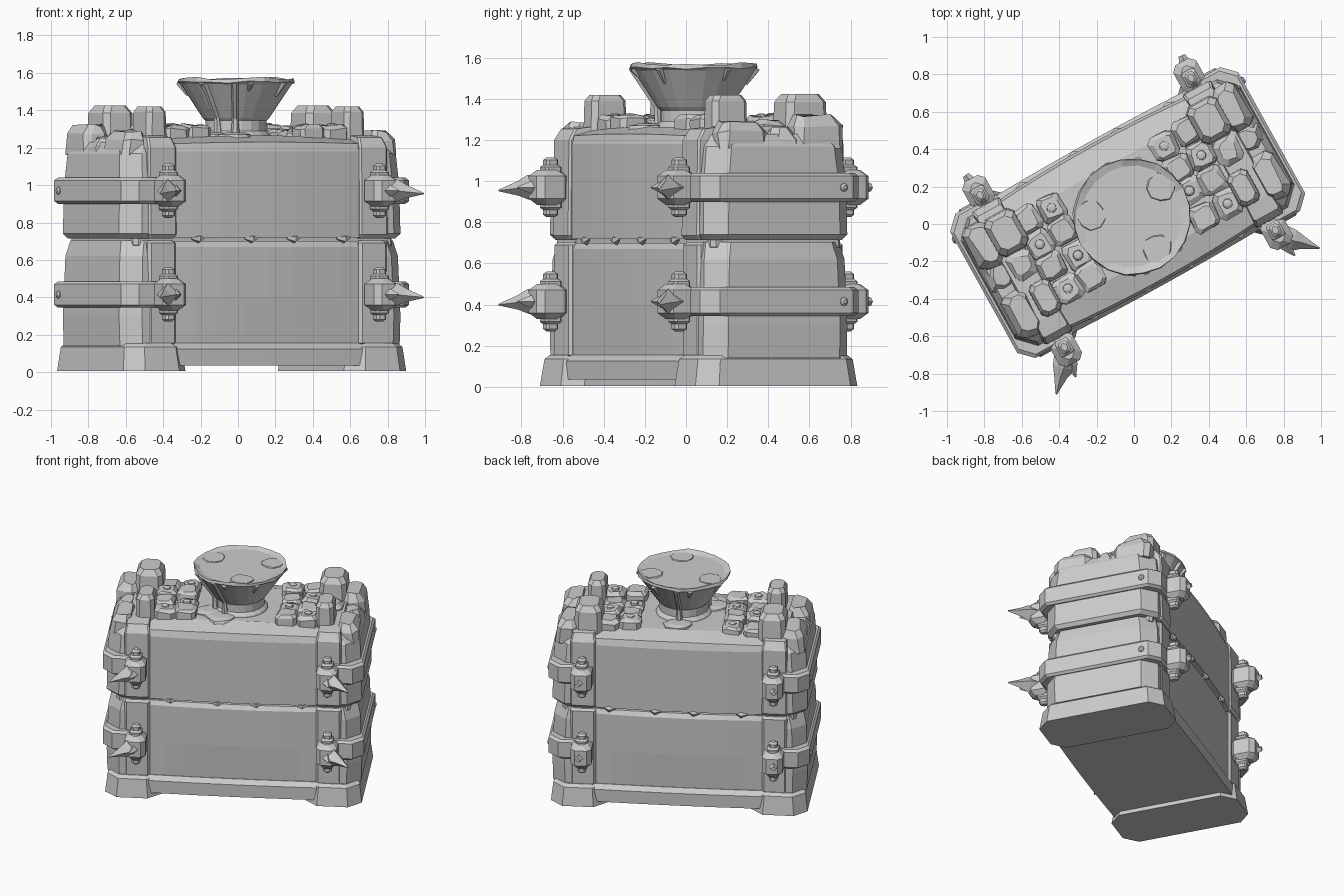
import bpy, bmesh, math, random
from mathutils import Matrix, Vector

random.seed(4)
if "Cube" in bpy.data.objects:
    bpy.data.objects.remove(bpy.data.objects["Cube"])

stone = bpy.data.materials.new("plain grey")
stone.use_nodes = True
GREY = (0.6, 0.6, 0.6, 1)
stone.diffuse_color = GREY
stone.node_tree.nodes["Principled BSDF"].inputs["Base Color"].default_value = GREY

# The chest stands turned about the vertical axis
PLACE = Matrix.Rotation(math.radians(29), 4, "Z") @ Matrix.Translation((0, 0.07, 0))
SIDES = (-1, 1)


def part(name, solids):
    """One object from solids, each a list of rings with equal point counts."""
    bm = bmesh.new()
    for rings in solids:
        loops = [[bm.verts.new(PLACE @ Vector(p)) for p in ring] for ring in rings]
        n = len(loops[0])
        for a, b in zip(loops, loops[1:]):
            for i in range(n):
                j = (i + 1) % n
                bm.faces.new((a[i], a[j], b[j], b[i]))
        bm.faces.new(loops[0][::-1])
        bm.faces.new(loops[-1])
    bmesh.ops.recalc_face_normals(bm, faces=bm.faces)
    mesh = bpy.data.meshes.new(name)
    bm.to_mesh(mesh)
    bm.free()
    mesh.materials.append(stone)
    obj = bpy.data.objects.new(name, mesh)
    bpy.context.collection.objects.link(obj)


def rect(x, y, hx, hy, c, z):
    """Rectangle with cut corners."""
    return [(x + a, y + b, z) for a, b in (
        (hx - c, -hy), (hx, c - hy), (hx, hy - c), (hx - c, hy),
        (c - hx, hy), (-hx, hy - c), (-hx, c - hy), (c - hx, -hy))]


def block(x, y, hx, hy, z0, z1, bevel=0.02):
    """Box with bevelled edges all round."""
    return [rect(x, y, hx - bevel, hy - bevel, bevel, z0),
            rect(x, y, hx, hy, bevel, z0 + bevel),
            rect(x, y, hx, hy, bevel, z1 - bevel),
            rect(x, y, hx - bevel, hy - bevel, bevel, z1)]


def rough(rings, amount):
    """Hand-cut look: nudge the last two rings of a solid."""
    return rings[:-2] + [[tuple(c + random.uniform(-amount, amount) for c in p) for p in ring]
                         for ring in rings[-2:]]


def bowed(hy, bow, z, hx=0.6, crown=0):
    """Outline whose long sides bulge in the middle."""
    side = [(hx * t / 4, hy + bow * (1 - (t / 4) ** 2)) for t in range(-4, 5)]
    return ([(x, -y, z + crown * (1 - (x / hx) ** 2)) for x, y in side]
            + [(x, y, z + crown * (1 - (x / hx) ** 2)) for x, y in reversed(side)])


def spike(points, radii, n=4):
    """Tapered bar through points."""
    points = [Vector(p) for p in points]
    turn = (points[-1] - points[0]).to_track_quat("Z", "Y")
    return [[p + turn @ Vector((r * math.cos(math.tau * i / n),
                                r * math.sin(math.tau * i / n), 0)) for i in range(n)]
            for p, r in zip(points, radii)]


def disc(x, y, r, z, n=20, wobble=0.0, lift=0.0):
    ring = []
    for i in range(n):
        a, q = math.tau * i / n, r * (1 + random.uniform(-wobble, wobble))
        ring.append((x + q * math.cos(a), y + q * math.sin(a), z + random.uniform(-lift, lift)))
    return ring


# Base: a bowed middle and two footed ends
part("base_middle", [[bowed(0.42, 0.01, 0.035), bowed(0.42, 0.01, 0.125), bowed(0.39, 0.01, 0.155)]])
part("base_ends", [[rect(s * 0.675, 0, 0.19, 0.45, 0.085, 0.005),
                    rect(s * 0.675, 0, 0.175, 0.43, 0.08, 0.135),
                    rect(s * 0.675, 0, 0.155, 0.41, 0.08, 0.155)] for s in SIDES])

# Main walls of the lower box and the lid
part("lower_walls", [[bowed(0.385, 0.01, 0.1), bowed(0.385, 0.025, 0.4), bowed(0.385, 0.025, 0.67),
                      bowed(0.37, 0.02, 0.7)]])
part("lid_walls", [[bowed(0.39, 0.025, 0.72), bowed(0.39, 0.025, 1.18), bowed(0.375, 0.025, 1.22, crown=0.01),
                    bowed(0.25, 0.02, 1.25, crown=0.015)]])
part("seam_core", [block(0, 0, 0.79, 0.36, 0.66, 0.76)])

# Upright frames beside the walls, running over the lid
frames = []
for s in SIDES:
    frames.append(block(s * 0.645, 0, 0.085, 0.405, 0.14, 0.705, 0.015))
    frames.append([rect(s * 0.645, 0, 0.075, 0.395, 0.01, 0.715), rect(s * 0.645, 0, 0.085, 0.41, 0.01, 0.735),
                   rect(s * 0.645, 0, 0.085, 0.405, 0.01, 1.2), rect(s * 0.645, 0, 0.075, 0.37, 0.01, 1.255),
                   rect(s * 0.645, 0, 0.07, 0.28, 0.01, 1.265)])
part("frames", frames)

# Rounded masonry ends
ends = []
for s in SIDES:
    ends.append([rect(s * x, 0, hx, hy, c, z) for x, hx, hy, c, z in (
        (0.7, 0.155, 0.4, 0.09, 0.14), (0.7, 0.16, 0.4, 0.09, 0.3),
        (0.7, 0.15, 0.39, 0.09, 0.62), (0.7, 0.13, 0.37, 0.09, 0.705))])
    ends.append([rect(s * x, 0, hx, hy, c, z) for x, hx, hy, c, z in (
        (0.7, 0.14, 0.38, 0.09, 0.715), (0.7, 0.16, 0.4, 0.09, 0.74),
        (0.7, 0.155, 0.395, 0.09, 1.0), (0.7, 0.145, 0.375, 0.09, 1.17),
        (0.7, 0.11, 0.33, 0.09, 1.23))])
part("masonry_ends", ends)

# Stones along the ends, in two groups with a gap between
edge_stones = []
for s in SIDES:
    for y, hy, top in ((-0.2, 0.13, 1.29), (0.03, 0.08, 1.255), (0.22, 0.13, 1.32)):
        edge_stones.append(rough([rect(s * 0.765, y, 0.075, hy, 0.03, 1.16),
                                  rect(s * 0.76, y, 0.072, hy, 0.035, top - 0.05),
                                  rect(s * 0.75, y, 0.05, hy - 0.03, 0.03, top)], 0.008))
part("edge_stones", edge_stones)

# Closely laid cobbles on the lid
cobbles, studs = [], []
for s in SIDES:
    for i, y in enumerate((-0.21, -0.065, 0.08, 0.225)):
        for x in (0.345, 0.485):
            px, py = s * x + random.uniform(-0.01, 0.01), y + random.uniform(-0.012, 0.012)
            top = 1.29 + random.uniform(0, 0.035)
            cobbles.append(rough(block(px, py, 0.07, 0.072, 1.2, top), 0.008))
            if (i + (x > 0.4)) % 2:
                studs.append([disc(px, py, r, top + z, 8) for r, z in ((0.03, -0.01), (0.025, 0.008), (0.012, 0.014))])
part("lid_cobbles", cobbles)
part("cobble_studs", studs)

# Tall merlons standing on the frames
merlons = []
for s in SIDES:
    merlons.append([rect(s * 0.605, -0.185, hx, hy, 0.025, z) for hx, hy, z in (
        (0.065, 0.1, 1.16), (0.06, 0.095, 1.39), (0.045, 0.075, 1.42))])
    merlons.append([rect(s * 0.62, 0.22, hx, hy, 0.03, z) for hx, hy, z in (
        (0.095, 0.12, 1.16), (0.09, 0.11, 1.385), (0.065, 0.085, 1.425))])
    merlons.append(rough(block(s * 0.63, 0.03, 0.07, 0.075, 1.2, 1.295, 0.025), 0.008))
part("merlons", merlons)

# Bands with brackets, pins, horns and rivets
bands, brackets, pins, horns, rivets = [], [], [], [], []
for z in (0.415, 0.97):
    for s in SIDES:
        bands.append([rect(s * 0.725, 0, hx, hy, 0.07, z + h) for hx, hy, h in (
            (0.14, 0.425, -0.07), (0.155, 0.44, -0.055), (0.155, 0.44, 0.055), (0.14, 0.425, 0.07))])
        rivets.append(spike([(s * 0.87, 0.32, z), (s * 0.885, 0.32, z), (s * 0.893, 0.32, z)],
                            [0.024, 0.02, 0.01], 8))
        for f in SIDES:
            brackets.append(block(s * 0.645, f * 0.48, 0.07, 0.085, z - 0.085, z + 0.085, 0.03))
            pins.append(block(s * 0.645, f * 0.465, 0.04, 0.045, z - 0.11, z + 0.11, 0.012))
            pins.append(block(s * 0.645, f * 0.465, 0.028, 0.033, z - 0.145, z + 0.145, 0.012))
        horns.append(spike([(s * 0.65, -0.49, z), (s * 0.7, -0.56, z), (s * 0.74, -0.595, z - 0.005),
                            (s * 0.805, -0.665, z - 0.015)], [0.06, 0.06, 0.035, 0.004]))
        horns.append(spike([(s * 0.65, -0.5, z), (s * 0.655, -0.57, z), (s * 0.67, -0.635, z)],
                           [0.045, 0.03, 0.004]))
        horns.append(spike([(s * 0.65, 0.5, z), (s * 0.66, 0.595, z)], [0.05, 0.018]))
part("bands", bands)
part("brackets", brackets)
part("bracket_pins", pins)
part("horns", horns)
part("rivets", rivets)

# Broken bits along the seam
chips = []
for f in SIDES:
    for x in (-0.42, -0.1, 0.16, 0.47):
        y = f * (0.405 - 0.06 * x * x)
        chips.append(spike([(x - 0.045, y, 0.715), (x, y, 0.712), (x + 0.035, y, 0.72)], [0.006, 0.024, 0.006], 5))
part("seam_chips", chips)

# Funnel on the lid, with a filled mouth
CX, CY = 0.01, -0.03
part("funnel", [[disc(CX, CY, r, z, 20, w, l) for r, z, w, l in (
    (0.2, 1.22, 0, 0), (0.185, 1.27, 0, 0), (0.165, 1.29, 0, 0), (0.165, 1.345, 0, 0),
    (0.18, 1.36, 0, 0), (0.3, 1.54, 0.01, 0.005), (0.315, 1.55, 0.015, 0.006),
    (0.31, 1.572, 0.02, 0.008), (0.27, 1.557, 0.02, 0.003))]])
part("mouth_patches", [[disc(CX + 0.22 * math.cos(a), CY + 0.22 * math.sin(a), r, z, 9, 0.12)
                        for r, z in ((0.085, 1.545), (0.075, 1.564))] for a in (-1.4, 0.3, 2.6)])

# Drips down the funnel and spilled pools at its foot
drips, pools = [], []


def drip(angle, path, radii):
    c, d = math.cos(angle), math.sin(angle)
    drips.append(spike([(CX + c * r, CY + d * r, z) for r, z in path], radii, 6))


for i in range(7):
    end = random.uniform(0.2, 0.45)
    drip(math.tau * i / 7 + random.uniform(-0.2, 0.2),
         [(0.305 - 0.13 * t, 1.55 - 0.2 * t) for t in (0, end / 2, end)], [0.02, 0.014, 0.007])
for a in (-2.1, 1.5, 3.6):
    drip(a, ((0.3, 1.55), (0.18, 1.36), (0.172, 1.25)), [0.022, 0.016, 0.026])
    px, py = CX + math.cos(a) * 0.22, CY + math.sin(a) * 0.22
    pools.append([disc(px, py, r, z, 10, 0.15) for r, z in ((0.1, 1.24), (0.09, 1.27), (0.05, 1.28))])
part("drips", drips)
part("spilled_pools", pools)
